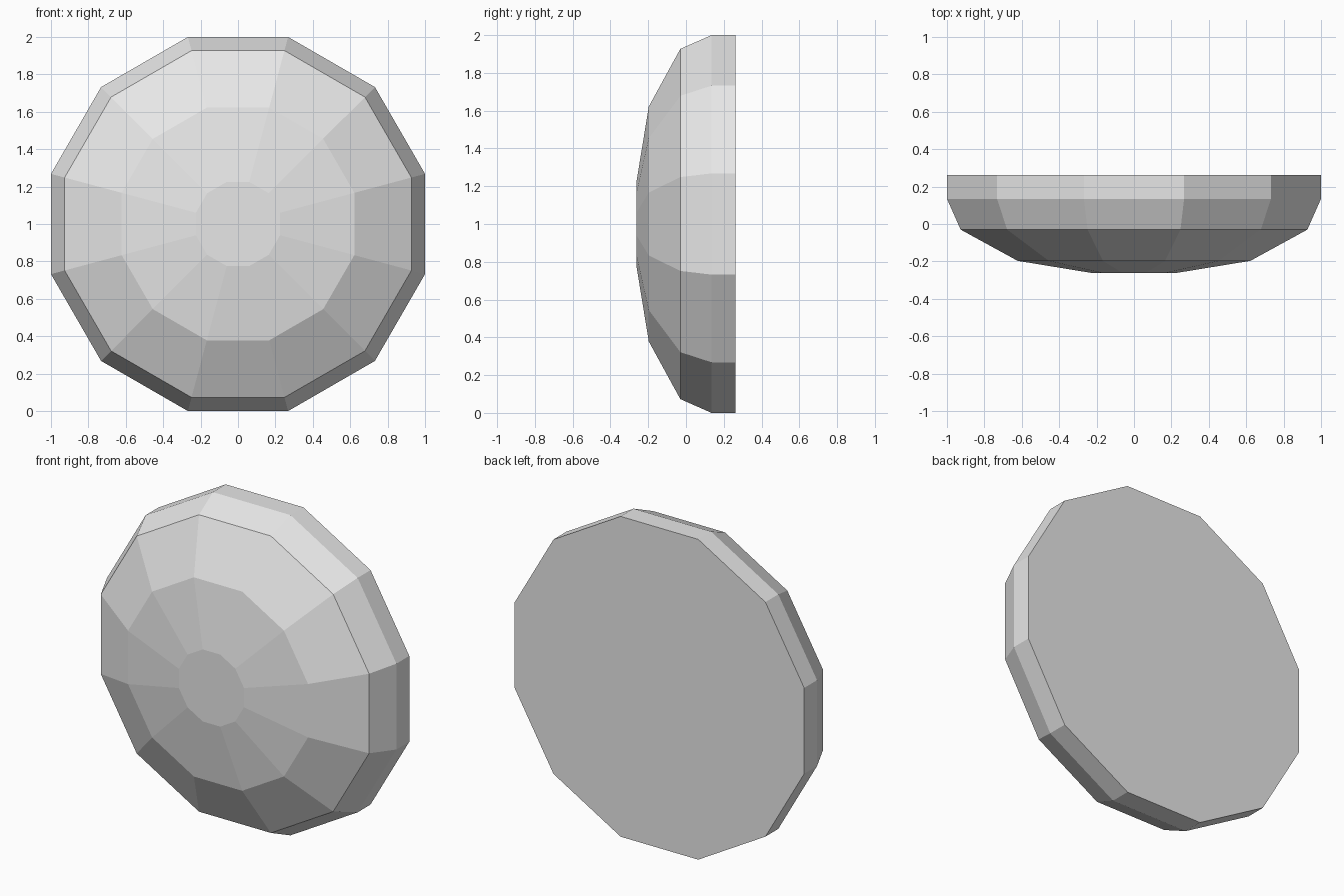
import bpy
import bmesh
from math import cos, sin, pi

SIDES = 12
# Profile from back to front: (y, distance from axis to flat side)
PROFILE = [(0.262, 1.0), (0.135, 1.0), (-0.03, 0.927), (-0.197, 0.622), (-0.262, 0.225)]

cube = bpy.data.objects.get("Cube")
if cube:
    bpy.data.objects.remove(cube, do_unlink=True)

# Plain grey material
grey = bpy.data.materials.new("light_grey")
grey.use_nodes = True
colour = (0.8, 0.8, 0.8, 1.0)
grey.diffuse_color = colour
grey.node_tree.nodes["Principled BSDF"].inputs["Base Color"].default_value = colour


def ring(bm, y, apothem):
    """Regular polygon around the y axis with a flat side at the top."""
    radius = apothem / cos(pi / SIDES)
    angles = [(i + 0.5) * 2 * pi / SIDES for i in range(SIDES)]
    return [bm.verts.new((radius * cos(a), y, 1 + radius * sin(a))) for a in angles]


# Faceted dome: stacked rings, joined and capped at both ends
bm = bmesh.new()
rings = [ring(bm, y, apothem) for y, apothem in PROFILE]
for back, front in zip(rings, rings[1:]):
    for i in range(SIDES):
        j = (i + 1) % SIDES
        bm.faces.new((back[i], back[j], front[j], front[i]))
bm.faces.new(rings[0])
bm.faces.new(rings[-1])
bmesh.ops.recalc_face_normals(bm, faces=bm.faces)

mesh = bpy.data.meshes.new("faceted_dome")
bm.to_mesh(mesh)
bm.free()
mesh.materials.append(grey)
dome = bpy.data.objects.new("faceted_dome", mesh)
bpy.context.collection.objects.link(dome)
